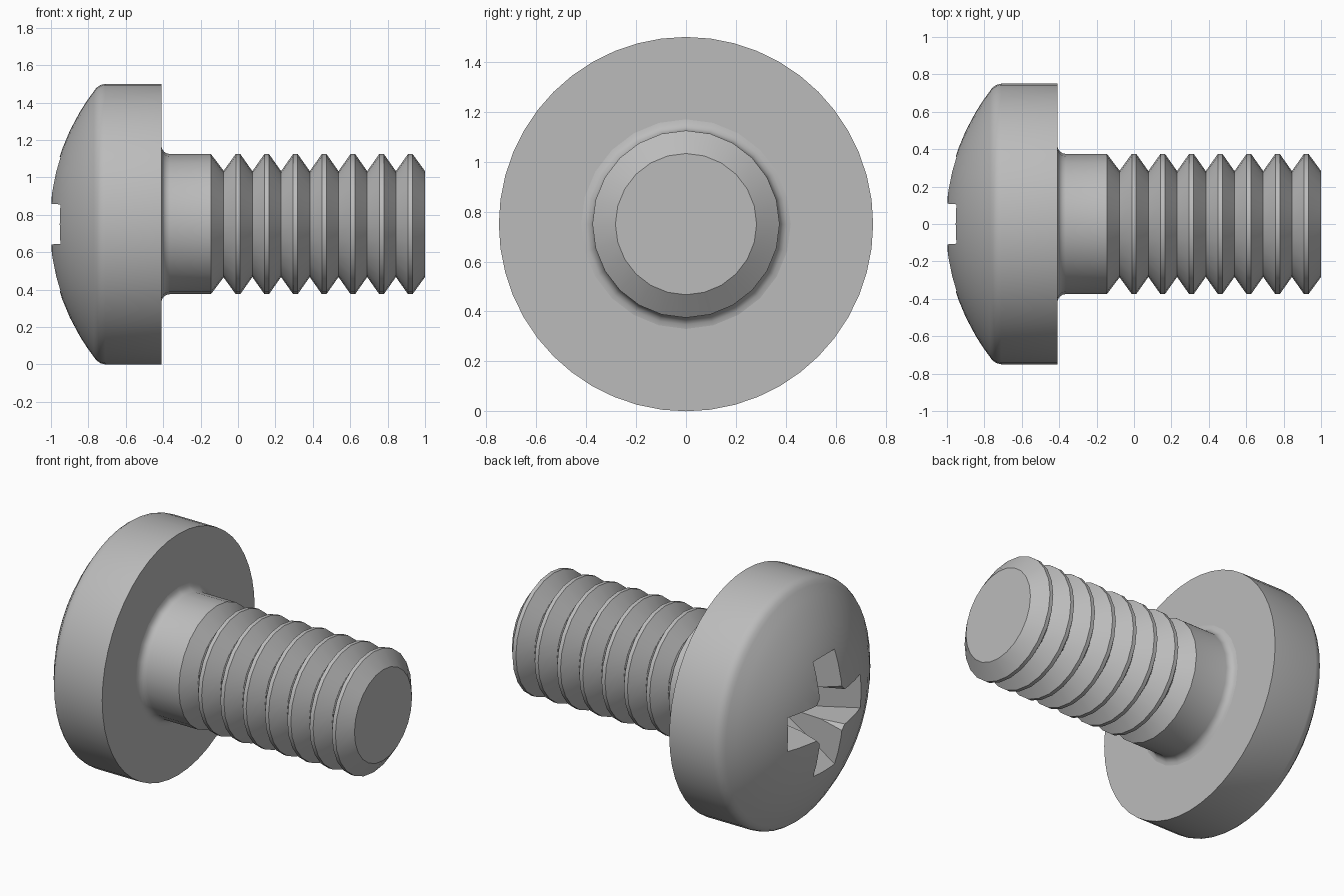
import bpy, bmesh, math
from mathutils import Vector

if "Cube" in bpy.data.objects:
    bpy.data.objects.remove(bpy.data.objects["Cube"])

CZ = 0.75  # height of the screw axis

steel = bpy.data.materials.new("steel grey")
steel.diffuse_color = (0.5, 0.5, 0.5, 1)
steel.use_nodes = True
steel.node_tree.nodes["Principled BSDF"].inputs["Base Color"].default_value = steel.diffuse_color


def finish(name, bm):
    bmesh.ops.recalc_face_normals(bm, faces=bm.faces)
    me = bpy.data.meshes.new(name)
    bm.to_mesh(me)
    bm.free()
    me.materials.append(steel)
    ob = bpy.data.objects.new(name, me)
    bpy.context.collection.objects.link(ob)
    return ob


def lathe(name, profile, sides):
    """Revolve (x, radius) points about the screw axis, capping open ends."""
    bm = bmesh.new()
    rings = []
    for x, r in profile:
        if r == 0:
            rings.append([bm.verts.new((x, 0, CZ))])
            continue
        angles = [2 * math.pi * i / sides for i in range(sides)]
        rings.append([bm.verts.new((x, r * math.sin(a), CZ + r * math.cos(a))) for a in angles])
    for a, b in zip(rings, rings[1:]):
        for i in range(sides):
            j = (i + 1) % sides
            if len(a) == 1:
                bm.faces.new((a[0], b[i], b[j]))
            else:
                bm.faces.new((a[i], a[j], b[j], b[i]))
    for ring in (rings[0], rings[-1]):
        if len(ring) > 1:
            bm.faces.new(ring)
    return finish(name, bm)


def taper_cutter(name, outer, inner, turn=0):
    """Tapered block; outer and inner are (x, half length, half width)."""
    bm = bmesh.new()
    c, s = math.cos(turn), math.sin(turn)
    loops = []
    for x, l, w in (outer, inner):
        corners = ((-l, -w), (l, -w), (l, w), (-l, w))
        loops.append([bm.verts.new((x, p * c - q * s, CZ + p * s + q * c)) for p, q in corners])
    a, b = loops
    bm.faces.new(a)
    bm.faces.new(b)
    for i in range(4):
        j = (i + 1) % 4
        bm.faces.new((a[i], a[j], b[j], b[i]))
    ob = finish(name, bm)
    ob.hide_render = True
    return ob


# Domed head with a rounded rim
R, APEX = 1.17, -1.011
dome = [(APEX + R - math.sqrt(R * R - r * r), r)
        for r in (0, 0.1, 0.2, 0.3, 0.4, 0.5, 0.6, 0.66, 0.71)]
rim = [(-0.757, 0.729), (-0.735, 0.744), (-0.71, 0.75), (-0.41, 0.75)]
head = lathe("head", dome + rim, 48)

# Cross recess: two tapered wings and a central pit that bevels the inner corners
cutters = [
    taper_cutter("wing_cutter_a", (-1.1, 0.468, 0.116), (-0.6, 0.10, 0.08)),
    taper_cutter("wing_cutter_b", (-1.1, 0.468, 0.116), (-0.6, 0.10, 0.08), math.pi / 2),
    taper_cutter("pit_cutter", (-1.1, 0.20, 0.20), (-0.58, 0.07, 0.07), math.pi / 4),
]
for cutter in cutters:
    mod = head.modifiers.new(cutter.name, 'BOOLEAN')
    mod.operation = 'DIFFERENCE'
    mod.solver = 'EXACT'
    mod.object = cutter
bpy.context.view_layer.update()
cut_mesh = bpy.data.meshes.new_from_object(head.evaluated_get(bpy.context.evaluated_depsgraph_get()))
head.modifiers.clear()
head.data = cut_mesh
for cutter in cutters:
    bpy.data.objects.remove(cutter)

# Plain shank with a fillet under the head
fillet = [(-0.365 - 0.045 * math.sin(t), 0.42 - 0.045 * math.cos(t))
          for t in [math.pi / 2 * k / 4 for k in range(4, -1, -1)]]
shank = lathe("shank", fillet + [(-0.145, 0.375)], 24)

# Ring threads: sharp valleys and narrow flat crests
PITCH = 0.1535
thread_profile = [(-0.145, 0.375), (-0.077, 0.285)]
for k in range(7):
    x = k * PITCH
    end = 1.0 if k == 6 else x + PITCH / 2
    thread_profile += [(x - 0.012, 0.375), (x + 0.012, 0.375), (end, 0.283)]
thread = lathe("thread", thread_profile, 24)

# Smooth the round surfaces, keep the edges sharp
for ob in (head, shank, thread):
    bpy.ops.object.select_all(action='DESELECT')
    ob.select_set(True)
    bpy.context.view_layer.objects.active = ob
    bpy.ops.object.shade_smooth_by_angle(angle=math.radians(25))
